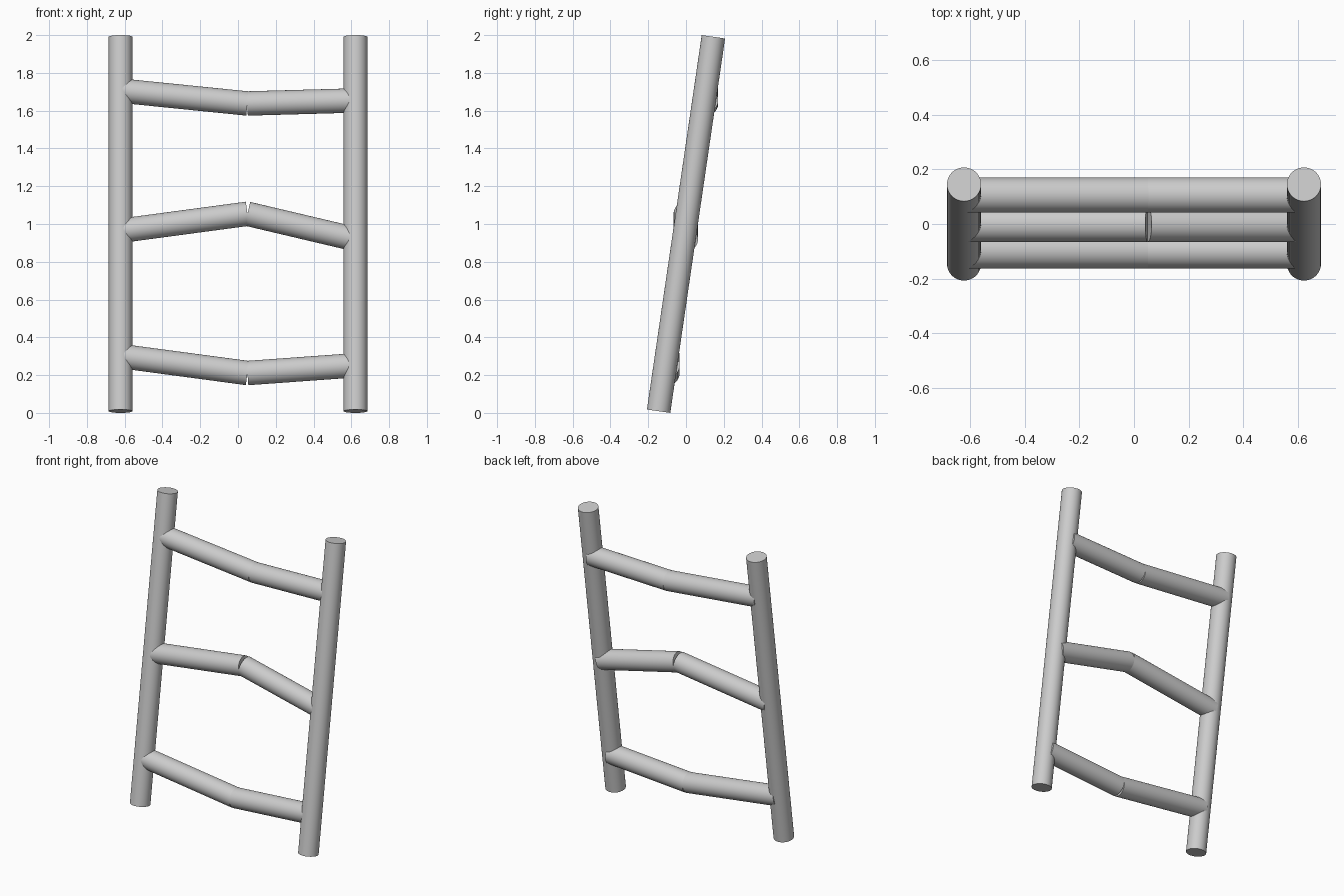
import bpy
from mathutils import Vector

if "Cube" in bpy.data.objects:
    bpy.data.objects.remove(bpy.data.objects["Cube"])


def rod(name, start, end, radius, sides=48):
    """Capped round bar between two points."""
    a, b = Vector(start), Vector(end)
    axis = b - a
    bpy.ops.mesh.primitive_cylinder_add(
        vertices=sides, radius=radius, depth=axis.length,
        location=(a + b) / 2,
        rotation=axis.to_track_quat('Z', 'Y').to_euler())
    obj = bpy.context.object
    obj.name = name
    bpy.ops.object.shade_smooth_by_angle()
    return obj


RAIL_X, RAIL_R = 0.622, 0.0625
RUNG_R, BEND_X = 0.0645, 0.05

# Leaning side rails
for side, s in (("left", -1), ("right", 1)):
    rod(f"{side}_rail", (s * RAIL_X, -0.145, 0.009),
        (s * RAIL_X, 0.145, 1.991), RAIL_R)

# Crooked rungs, two straight pieces each: y, z at left, bend, right
rungs = {
    "bottom": (-0.098, 0.301, 0.211, 0.252),
    "middle": (-0.001, 0.964, 1.054, 0.919),
    "top": (0.106, 1.706, 1.638, 1.654),
}
for level, (y, zl, zb, zr) in rungs.items():
    bend = (BEND_X, y, zb)
    rod(f"{level}_rung_left", (-RAIL_X, y, zl), bend, RUNG_R)
    rod(f"{level}_rung_right", bend, (RAIL_X, y, zr), RUNG_R)
